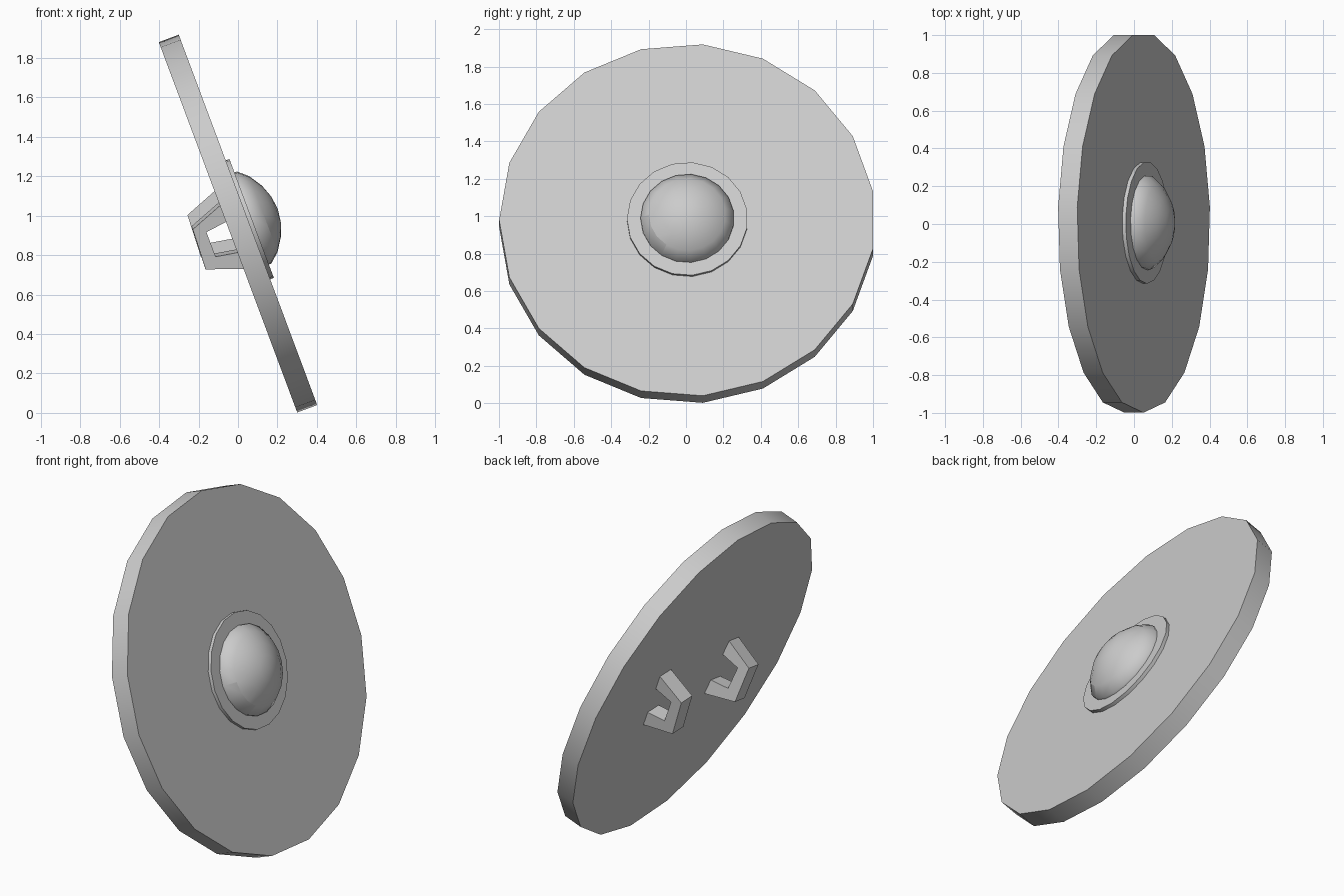
import bpy, bmesh, math
from mathutils import Matrix, Vector

cube = bpy.data.objects.get("Cube")
if cube:
    bpy.data.objects.remove(cube, do_unlink=True)

SIDES = 19
# local z is the shield's outward normal, local -x points up its face
TILT = Matrix.Translation((0, 0.007, 0.96)) @ Matrix.Rotation(math.radians(69.5), 4, 'Y')

grey = bpy.data.materials.new("plain_grey")
grey.use_nodes = True
colour = (0.6, 0.6, 0.6, 1)
grey.diffuse_color = colour
grey.node_tree.nodes["Principled BSDF"].inputs["Base Color"].default_value = colour


def finish(name, bm, place=Matrix()):
    """Turn a bmesh into a tilted, named object."""
    bmesh.ops.recalc_face_normals(bm, faces=bm.faces)
    bm.transform(TILT @ place)
    mesh = bpy.data.meshes.new(name)
    bm.to_mesh(mesh)
    bm.free()
    mesh.materials.append(grey)
    obj = bpy.data.objects.new(name, mesh)
    bpy.context.collection.objects.link(obj)
    return obj


def lathe(name, profile, sharp_angle, accent=0):
    """Spin (radius, height) pairs; radius 0 closes to a point."""
    bm = bmesh.new()
    rings = []
    for r, z in profile:
        count = SIDES if r else 1
        angles = [math.tau * k / SIDES - math.pi / 2 for k in range(count)]
        rings.append([bm.verts.new((r * math.cos(a), r * math.sin(a), z)) for a in angles])
    for low, high in zip(rings, rings[1:]):
        for k in range(SIDES):
            n = (k + 1) % SIDES
            if len(high) == 1:
                bm.faces.new((low[k], low[n], high[0]))
            else:
                bm.faces.new((low[k], low[n], high[n], high[k]))
    for ring in (rings[0], rings[-1]):
        if len(ring) > 1:
            bm.faces.new(ring)
    for f in bm.faces:
        f.smooth = len(f.verts) < SIDES
    for e in bm.edges:
        if len(e.link_faces) == 2 and e.calc_face_angle(0) > math.radians(sharp_angle):
            e.smooth = False
    # creased patch low on the side of the dome
    if accent:
        a, b = rings[1], rings[2]
        pairs = [(b[k], b[k + 1]) for k in range(accent)]
        pairs += [(a[0], b[0]), (a[accent], b[accent])]
        for pair in pairs:
            bm.edges.get(pair).smooth = False
    return finish(name, bm)


def grip(name, across, up, turn):
    """C-shaped bracket with tapered legs rising from the back face."""
    outer = [(0.175, -0.05), (0.108, -0.225), (-0.108, -0.235), (-0.175, -0.05)]
    inner = [(-0.085, -0.05), (-0.065, -0.165), (0.07, -0.165), (0.085, -0.05)]
    bm = bmesh.new()
    half = 0.05
    sides = [[bm.verts.new((-t, y, u)) for t, u in outer + inner] for y in (-half, half)]
    count = len(sides[0])
    for k in range(count):
        n = (k + 1) % count
        bm.faces.new((sides[0][k], sides[0][n], sides[1][n], sides[1][k]))
    for s in sides:
        for k in range(3):
            bm.faces.new((s[k], s[k + 1], s[count - 2 - k], s[count - 1 - k]))
    place = Matrix.Translation((-up, across, 0)) @ Matrix.Rotation(math.radians(turn), 4, 'Z')
    return finish(name, bm, place)


# wooden board
lathe("shield_board", [(1.006, -0.054), (1.006, 0.054)], 40)
# thin collar around the boss
lathe("boss_collar", [(0.323, 0.05), (0.323, 0.074)], 40)
# domed boss
lathe("boss_dome", [(0.25, 0.06), (0.25, 0.088), (0.205, 0.138), (0.138, 0.181),
                    (0.07, 0.206), (0, 0.215)], 65, accent=3)
# two grips on the back
grip("front_grip", -0.29, -0.045, 10)
grip("rear_grip", 0.345, 0.02, -3)
